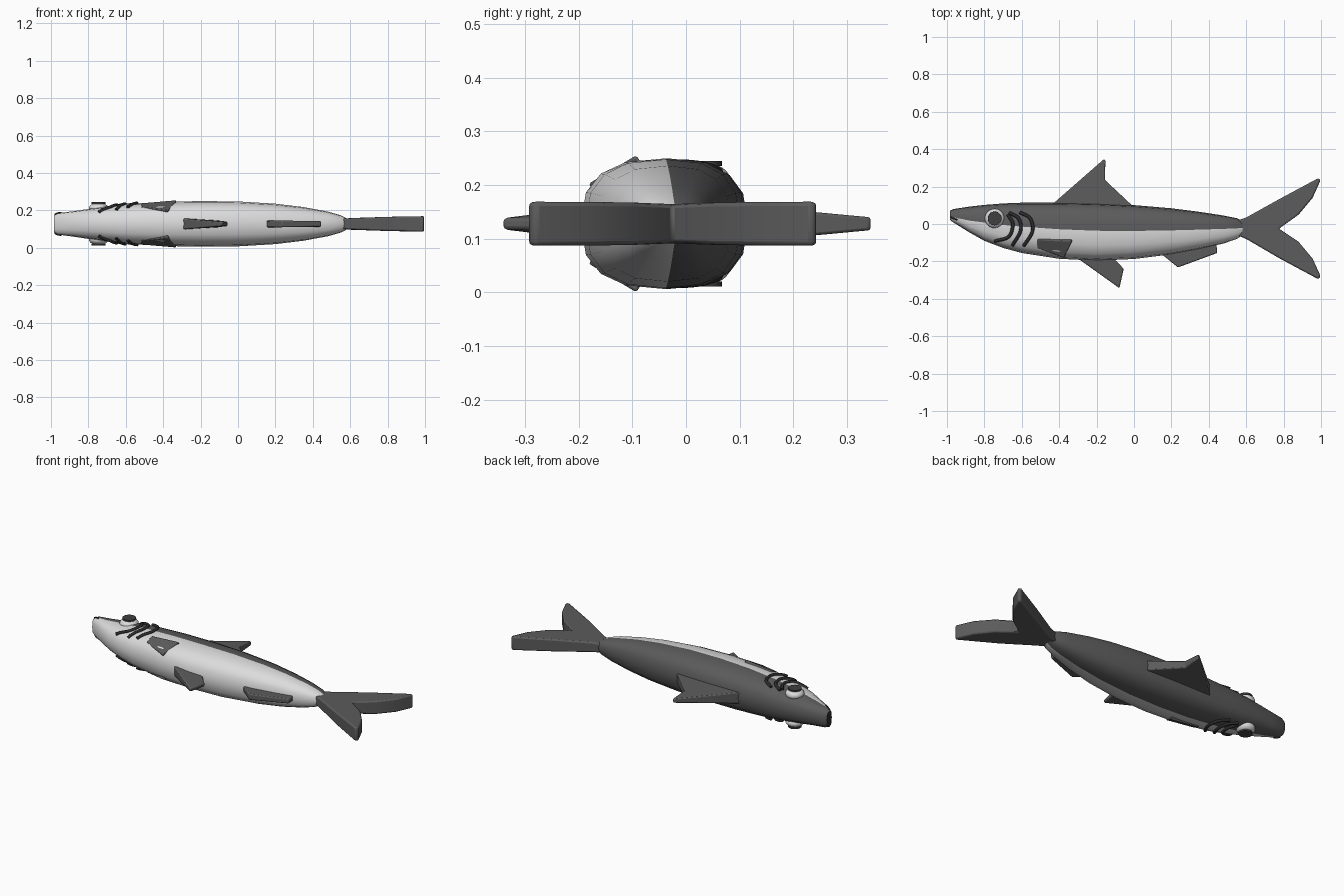
import bpy, bmesh, math
from mathutils import Vector

if "Cube" in bpy.data.objects:
    bpy.data.objects.remove(bpy.data.objects["Cube"])

ZC = 0.128   # mid plane of the fish, which lies on its side
N = 2.6      # body section squareness


def material(name, v):
    m = bpy.data.materials.new(name)
    m.diffuse_color = (v, v, v, 1)
    m.use_nodes = True
    m.node_tree.nodes["Principled BSDF"].inputs["Base Color"].default_value = m.diffuse_color
    return m


GREY = material("back grey", 0.105)
WHITE = material("belly white", 0.72)
BLACK = material("gill black", 0.025)
PUPIL = material("pupil grey", 0.05)


def make(name, bm, mats, smooth=None, bevel=0):
    bmesh.ops.recalc_face_normals(bm, faces=bm.faces)
    me = bpy.data.meshes.new(name)
    bm.to_mesh(me)
    bm.free()
    ob = bpy.data.objects.new(name, me)
    bpy.context.collection.objects.link(ob)
    for m in mats:
        me.materials.append(m)
    if bevel:
        b = ob.modifiers.new("bevel", 'BEVEL')
        b.width, b.segments, b.limit_method = bevel, 2, 'ANGLE'
        b.angle_limit = math.radians(40)
    if smooth:
        bpy.ops.object.select_all(action='DESELECT')
        ob.select_set(True)
        bpy.context.view_layer.objects.active = ob
        bpy.ops.object.shade_smooth_by_angle(angle=math.radians(smooth))
    return ob


# Body stations: x, back y, colour line y, belly y, half width
ST = [(-0.985, 0.070, 0.040, 0.022, 0.045), (-0.965, 0.080, 0.036, 0.008, 0.057),
      (-0.88, 0.093, 0.018, -0.045, 0.068), (-0.80, 0.102, 0.008, -0.090, 0.080),
      (-0.70, 0.110, -0.005, -0.128, 0.094), (-0.60, 0.114, -0.014, -0.155, 0.106),
      (-0.40, 0.115, -0.028, -0.186, 0.118), (-0.20, 0.111, -0.036, -0.196, 0.122),
      (0.0, 0.101, -0.037, -0.187, 0.120), (0.20, 0.084, -0.034, -0.162, 0.108),
      (0.35, 0.065, -0.030, -0.134, 0.090), (0.48, 0.045, -0.026, -0.104, 0.066),
      (0.55, 0.031, -0.023, -0.080, 0.046), (0.585, 0.015, -0.020, -0.055, 0.028)]


def surface(x, y):
    """Half width of the body at x, y."""
    for a, b in zip(ST, ST[1:]):
        if x <= b[0]:
            break
    t = min(1, max(0, (x - a[0]) / (b[0] - a[0])))
    top, mid, low, w = (a[i] + t * (b[i] - a[i]) for i in range(1, 5))
    d = (y - mid) / (top - mid if y > mid else low - mid)
    return w * max(0, 1 - min(1, abs(d)) ** N) ** (1 / N)


def body():
    bm = bmesh.new()
    seg, rings = 16, []
    for x, top, mid, low, w in ST:
        ring = []
        for j in range(seg):
            a = 2 * math.pi * j / seg
            c, s = math.cos(a), math.sin(a)
            if abs(s) < 1e-6:
                s = 0
            sz = math.copysign(abs(c) ** (2 / N), c) * w
            sy = abs(s) ** (2 / N)
            y = mid + sy * ((top - mid) if s > 0 else (low - mid))
            ring.append(bm.verts.new((x, y, ZC + sz)))
        rings.append(ring)
    for r, q in zip(rings, rings[1:]):
        for j in range(seg):
            k = (j + 1) % seg
            f = bm.faces.new((r[j], r[k], q[k], q[j]))
            f.material_index = 0 if j < seg // 2 else 1
    # mouth face and tail end
    bm.faces.new(rings[0]).material_index = 2
    bm.faces.new(rings[-1]).material_index = 0
    make("body", bm, [GREY, WHITE, BLACK], 50)


body()


def fin(name, pts, bevel):
    """Tapered blade: points are x, y, half thickness."""
    bm = bmesh.new()
    up = [bm.verts.new((x, y, ZC + h)) for x, y, h in pts]
    dn = [bm.verts.new((x, y, ZC - h)) for x, y, h in pts]
    n = len(pts)
    for i in range(n):
        k = (i + 1) % n
        bm.faces.new((up[i], up[k], dn[k], dn[i]))
    bm.faces.new(up)
    bm.faces.new(dn[::-1])
    make(name, bm, [GREY], 35, bevel)


# tail is two lobes meeting on the centre line
fin("tail_fin", [(0.54, 0.015, 0.026), (0.60, 0.035, 0.030), (0.78, 0.135, 0.037),
                 (0.985, 0.245, 0.041), (0.998, 0.235, 0.041), (0.955, 0.14, 0.041),
                 (0.88, 0.05, 0.040), (0.775, -0.025, 0.037), (0.88, -0.095, 0.040),
                 (0.955, -0.185, 0.041), (0.998, -0.28, 0.041), (0.985, -0.295, 0.041),
                 (0.78, -0.185, 0.037), (0.60, -0.08, 0.030), (0.54, -0.055, 0.026)], 0.008)
fin("dorsal_fin", [(-0.45, 0.09, 0.034), (-0.435, 0.107, 0.034), (-0.163, 0.345, 0.012),
                   (-0.153, 0.343, 0.012), (-0.155, 0.235, 0.022), (0.0, 0.09, 0.03)], 0.007)
fin("belly_fin", [(-0.31, -0.17, 0.03), (-0.285, -0.195, 0.029), (-0.078, -0.343, 0.011),
                  (-0.055, -0.24, 0.012), (-0.12, -0.17, 0.02)], 0.007)
fin("rear_belly_fin", [(0.14, -0.155, 0.018), (0.235, -0.232, 0.018),
                       (0.445, -0.155, 0.014), (0.44, -0.10, 0.016)], 0.006)


def tube(name, pts, side, r=0.009):
    """Thin curved strip lying on the body surface."""
    cu = bpy.data.curves.new(name, 'CURVE')
    cu.dimensions, cu.bevel_depth, cu.bevel_resolution = '3D', r, 1
    cu.use_fill_caps = True
    path = []
    p = [Vector(q) for q in pts]
    p = [2 * p[0] - p[1]] + p + [2 * p[-1] - p[-2]]
    for i in range(1, len(p) - 2):
        a, b, c, d = p[i - 1:i + 3]
        for s in range(5):
            t = s / 5
            path.append(0.5 * (2 * b + (c - a) * t + (2 * a - 5 * b + 4 * c - d) * t * t
                               + (3 * b - a - 3 * c + d) * t ** 3))
    path.append(p[-2])
    sp = cu.splines.new('POLY')
    sp.points.add(len(path) - 1)
    for q, v in zip(sp.points, path):
        q.co = (v.x, v.y, ZC + side * (surface(v.x, v.y) + 0.002), 1)
    cu.materials.append(BLACK)
    bpy.context.collection.objects.link(bpy.data.objects.new(name, cu))


GILLS = [[(-0.675, 0.05), (-0.648, 0.0), (-0.67, -0.068), (-0.745, -0.092)],
         [(-0.668, 0.06), (-0.617, 0.03), (-0.606, -0.035), (-0.65, -0.115)],
         [(-0.61, 0.062), (-0.555, 0.03), (-0.543, -0.04), (-0.59, -0.118)]]
PEC = [(-0.515, -0.083, 0.112), (-0.33, -0.093, 0.128),
       (-0.375, -0.183, 0.074), (-0.518, -0.13, 0.09)]

for side, tag in ((1, "left"), (-1, "right")):
    # gills and mouth corner
    for i, g in enumerate(GILLS):
        tube(f"gill_{i + 1}_{tag}", g, side)
    tube(f"mouth_line_{tag}", [(-0.98, 0.036), (-0.965, 0.03), (-0.945, 0.022)], side, 0.004)

    # side fin plate
    bm = bmesh.new()
    out = [bm.verts.new((x, y, ZC + side * z)) for x, y, z in PEC]
    inn = [bm.verts.new((x, y + 0.02, ZC + side * (z - 0.03))) for x, y, z in PEC]
    for i in range(4):
        k = (i + 1) % 4
        bm.faces.new((out[i], out[k], inn[k], inn[i]))
    bm.faces.new(out)
    bm.faces.new(inn[::-1])
    make(f"side_fin_{tag}", bm, [GREY], 35, 0.005)

    # eye dome and pupil
    bm = bmesh.new()
    bmesh.ops.create_uvsphere(bm, u_segments=24, v_segments=12, radius=0.052)
    bmesh.ops.scale(bm, vec=(1, 1, 0.6), verts=bm.verts)
    bmesh.ops.translate(bm, vec=(-0.745, 0.03, ZC + side * 0.083), verts=bm.verts)
    make(f"eye_{tag}", bm, [WHITE], 60)
    bm = bmesh.new()
    bmesh.ops.create_cone(bm, cap_ends=True, segments=24, radius1=0.037,
                          radius2=0.037, depth=0.009)
    bmesh.ops.translate(bm, vec=(-0.745, 0.03, ZC + side * 0.112), verts=bm.verts)
    make(f"pupil_{tag}", bm, [PUPIL], 40)
